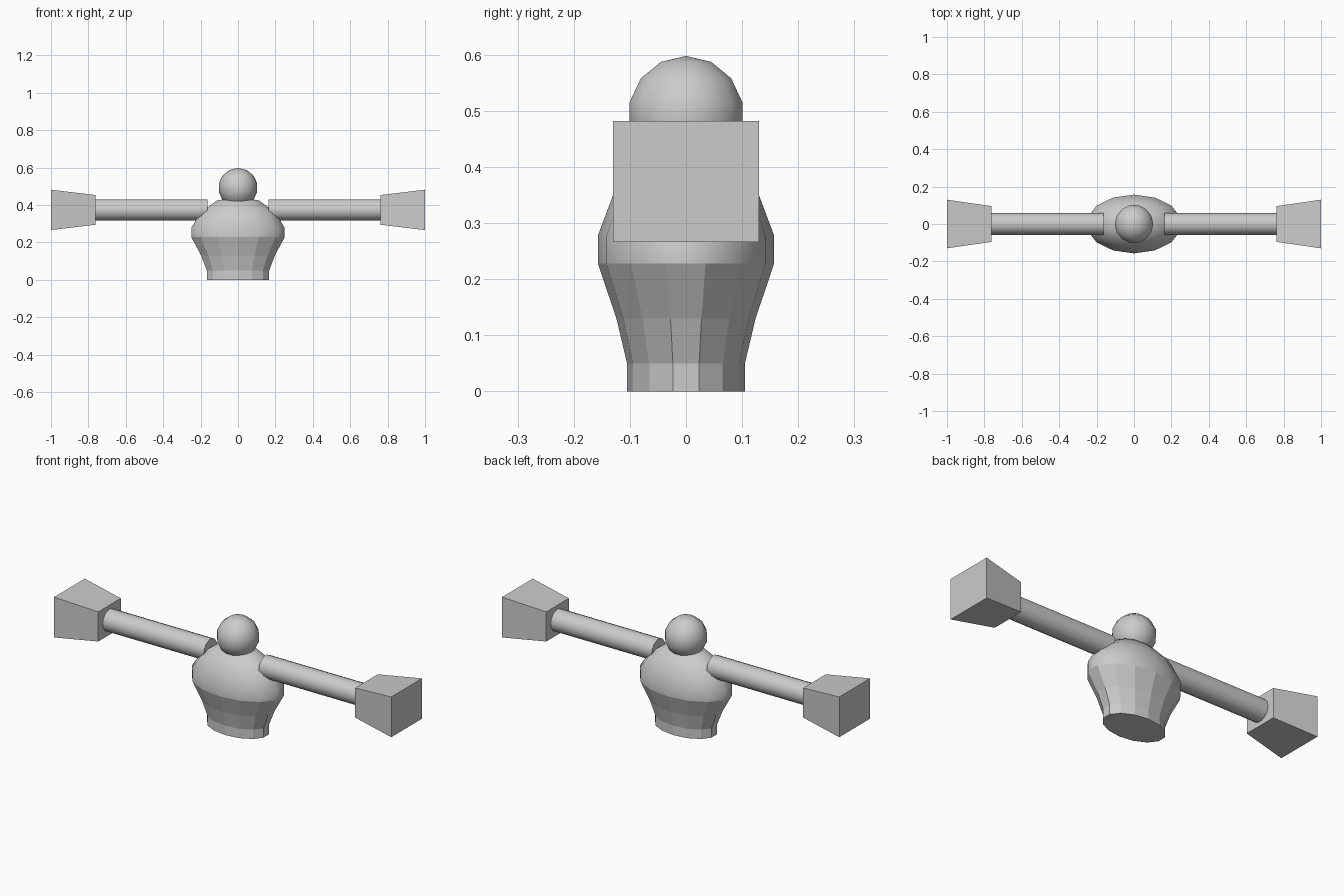
import bpy, bmesh, math
from mathutils import Matrix

if "Cube" in bpy.data.objects:
    bpy.data.objects.remove(bpy.data.objects["Cube"])

SIDES = 14

grey = bpy.data.materials.new("plain_grey")
grey.use_nodes = True
grey.diffuse_color = (0.6, 0.6, 0.6, 1)
grey.node_tree.nodes["Principled BSDF"].inputs["Base Color"].default_value = (0.6, 0.6, 0.6, 1)


def finish(name, bm, smooth=lambda f: False):
    """Turn a bmesh into an object, smoothing the faces picked by the rule."""
    bmesh.ops.recalc_face_normals(bm, faces=bm.faces)
    for f in bm.faces:
        f.smooth = smooth(f)
    mesh = bpy.data.meshes.new(name)
    bm.to_mesh(mesh)
    bm.free()
    mesh.materials.append(grey)
    obj = bpy.data.objects.new(name, mesh)
    bpy.context.collection.objects.link(obj)
    return obj


# Torso: oval rings (depth radius, height), faceted below and smooth above
profile = [(0.105, 0.0), (0.105, 0.05), (0.124, 0.13), (0.157, 0.228),
           (0.157, 0.278), (0.126, 0.361), (0.070, 0.425)]
bm = bmesh.new()
rings = []
for r, z in profile:
    angles = [math.pi / 2 + math.tau * i / SIDES for i in range(SIDES)]
    rings.append([bm.verts.new((1.63 * r * math.cos(a), r * math.sin(a), z)) for a in angles])
for low, high in zip(rings, rings[1:]):
    for i in range(SIDES):
        j = (i + 1) % SIDES
        bm.faces.new((low[i], low[j], high[j], high[i]))
bm.faces.new(rings[0])
top = bm.verts.new((0, 0, 0.44))
for i in range(SIDES):
    bm.faces.new((rings[-1][i], rings[-1][(i + 1) % SIDES], top))
finish("torso", bm, lambda f: f.calc_center_median().z > 0.23)

# Head: small smooth ball
bm = bmesh.new()
bmesh.ops.create_uvsphere(
    bm, u_segments=SIDES, v_segments=7, radius=0.1055,
    matrix=Matrix.Translation((0, 0, 0.4925)) @ Matrix.Rotation(math.pi / 2, 4, 'Z'))
finish("head", bm, lambda f: True)

# Arms and flared block hands on both sides
for side, s in (("left", 1), ("right", -1)):
    x0, x1 = 0.163, 0.78
    bm = bmesh.new()
    bmesh.ops.create_cone(
        bm, cap_ends=True, segments=SIDES, radius1=0.058, radius2=0.058, depth=x1 - x0,
        matrix=Matrix.Translation((s * (x0 + x1) / 2, 0, 0.374)) @ Matrix.Rotation(math.pi / 2, 4, 'Y'))
    finish(side + "_arm", bm, lambda f: len(f.verts) == 4)

    bm = bmesh.new()
    bmesh.ops.create_cube(bm, size=2)
    for v in bm.verts:
        outer = v.co.x * s > 0
        k = 1.0 if outer else 0.735
        v.co = (s * (1.0 if outer else 0.762), 0.13 * k * v.co.y, 0.374 + 0.108 * k * v.co.z)
    finish(side + "_hand", bm)
